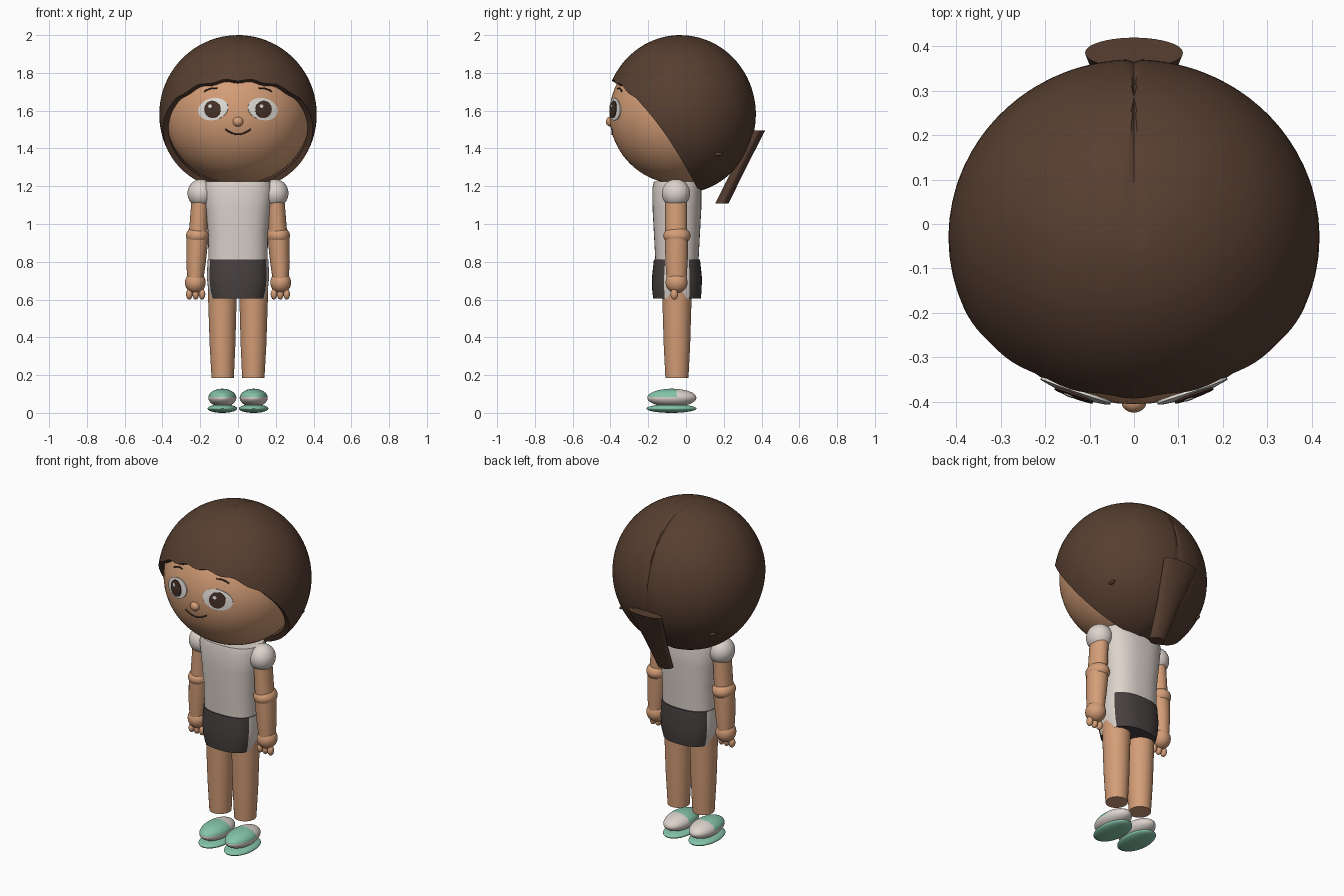
import bpy, bmesh, math
from mathutils import Vector

cube = bpy.data.objects.get("Cube")
if cube:
    bpy.data.objects.remove(cube)


def material(name, r, g, b):
    m = bpy.data.materials.new(name)
    m.use_nodes = True
    m.diffuse_color = (r, g, b, 1)
    bsdf = next(n for n in m.node_tree.nodes if n.type == 'BSDF_PRINCIPLED')
    bsdf.inputs["Base Color"].default_value = (r, g, b, 1)
    bsdf.inputs["Roughness"].default_value = 0.7
    return m


SKIN = material("warm skin", 0.66, 0.34, 0.185)
HAIR = material("brown hair", 0.095, 0.049, 0.03)
SHIRT = material("off white", 0.72, 0.65, 0.6)
SHORTS = material("charcoal", 0.062, 0.052, 0.05)
GREEN = material("mint green", 0.23, 0.55, 0.4)
WHITE = material("eye white", 0.75, 0.72, 0.68)
IRIS = material("dark iris", 0.06, 0.03, 0.02)

HEAD_C, HEAD_R = Vector((0, -0.03, 1.58)), Vector((0.385, 0.375, 0.37))
HAIR_R = Vector((0.417, 0.4, 0.42))
BODY_Y = -0.048


def finish(name, bm, *mats, angle=40, solid=0):
    mesh = bpy.data.meshes.new(name)
    bm.to_mesh(mesh)
    bm.free()
    obj = bpy.data.objects.new(name, mesh)
    bpy.context.collection.objects.link(obj)
    for m in mats:
        mesh.materials.append(m)
    bpy.ops.object.select_all(action='DESELECT')
    obj.select_set(True)
    bpy.context.view_layer.objects.active = obj
    if solid:
        mod = obj.modifiers.new("Thickness", 'SOLIDIFY')
        mod.thickness, mod.offset = solid, -1
        bpy.ops.object.modifier_apply(modifier=mod.name)
    bpy.ops.object.shade_smooth_by_angle(angle=math.radians(angle))
    return obj


def ellipsoid(name, centre, radii, *mats, seg=40, rings=24):
    bm = bmesh.new()
    bmesh.ops.create_uvsphere(bm, u_segments=seg, v_segments=rings, radius=1)
    for v in bm.verts:
        v.co = Vector(centre) + v.co * Vector(radii)
    return finish(name, bm, *mats)


def loft(name, sections, *mats, n=40, power=2.0):
    """Stack of rounded sections: (x, y, z, radius x, radius y)."""
    bm = bmesh.new()
    loops = []
    for x, y, z, rx, ry in sections:
        loop = []
        for i in range(n):
            c, s = math.cos(math.tau * i / n), math.sin(math.tau * i / n)
            px = math.copysign(abs(c) ** (2 / power), c)
            py = math.copysign(abs(s) ** (2 / power), s)
            loop.append(bm.verts.new((x + rx * px, y + ry * py, z)))
        loops.append(loop)
    for a, b in zip(loops, loops[1:]):
        for i in range(n):
            j = (i + 1) % n
            bm.faces.new((a[i], a[j], b[j], b[i]))
    bm.faces.new(loops[0])
    bm.faces.new(loops[-1])
    bmesh.ops.recalc_face_normals(bm, faces=bm.faces)
    return finish(name, bm, *mats)


def on_face(x, z, lift):
    """Point on the front of the head, raised by lift."""
    k = 1 - (x / HEAD_R.x) ** 2 - ((z - HEAD_C.z) / HEAD_R.z) ** 2
    return Vector((x, HEAD_C.y - HEAD_R.y * math.sqrt(k) - lift, z))


def decal(name, x, z, rx, rz, tilt, lift, mat):
    """Thin oval plate that follows the face."""
    bm = bmesh.new()
    n, loops = 32, []
    mid = bm.verts.new(on_face(x, z, lift))
    for k in (0.33, 0.66, 1):
        loop = []
        for i in range(n):
            a, b = k * rx * math.cos(math.tau * i / n), k * rz * math.sin(math.tau * i / n)
            loop.append(bm.verts.new(on_face(x + a * math.cos(tilt) - b * math.sin(tilt),
                                             z + a * math.sin(tilt) + b * math.cos(tilt), lift)))
        loops.append(loop)
    for i in range(n):
        j = (i + 1) % n
        bm.faces.new((mid, loops[0][i], loops[0][j]))
        for a, b in zip(loops, loops[1:]):
            bm.faces.new((a[i], b[i], b[j], a[j]))
    return finish(name, bm, mat, solid=0.007)


def line(name, points, mat, radius=0.004):
    """Fine stroke drawn over the face."""
    cu = bpy.data.curves.new(name, 'CURVE')
    cu.dimensions, cu.bevel_depth, cu.bevel_resolution = '3D', radius, 2
    cu.use_fill_caps = True
    sp = cu.splines.new('POLY')
    sp.points.add(len(points) - 1)
    for p, (x, z) in zip(sp.points, points):
        p.co = (*on_face(x, z, 0.001), 1)
    cu.materials.append(mat)
    bpy.context.collection.objects.link(bpy.data.objects.new(name, cu))


# Hair cap: shell grown from the back of the head out to a scalloped hairline
def above_hairline(p):
    edge = 1.77 - 1.277 * (p.y + 0.4) + 0.08 * max(0, 1 - ((p.y + 0.165) / 0.235) ** 2)
    if p.y < -0.25:
        edge -= 0.008 * math.cos(p.x * 45)
    return p.z > edge


def hair_point(theta, phi):
    pole, up = Vector((0, 0.787, 0.617)), Vector((0, -0.617, 0.787))
    d = pole * math.cos(theta) + math.sin(theta) * (
        Vector((math.cos(phi), 0, 0)) + up * math.sin(phi))
    return HEAD_C + d * HAIR_R


bm = bmesh.new()
n, rings = 96, 32
pole = bm.verts.new(hair_point(0, 0))
columns = []
for i in range(n):
    phi = math.tau * i / n
    lo, hi = 0.3, 3.0
    for _ in range(30):
        t = (lo + hi) / 2
        lo, hi = (t, hi) if above_hairline(hair_point(t, phi)) else (lo, t)
    column = []
    for k in range(1, rings + 1):
        p = hair_point(lo * k / rings, phi)
        if abs(p.x) < 0.002 and p.y > -0.04:  # back parting groove
            p = HEAD_C + (p - HEAD_C) * 0.985
        column.append(bm.verts.new(p))
    columns.append(column)
for i in range(n):
    a, b = columns[i], columns[(i + 1) % n]
    bm.faces.new((pole, a[0], b[0]))
    for k in range(rings - 1):
        bm.faces.new((a[k], a[k + 1], b[k + 1], b[k]))
bm.normal_update()
bm.faces.ensure_lookup_table()
if bm.faces[0].normal.y < 0:
    bmesh.ops.reverse_faces(bm, faces=bm.faces)
finish("hair_cap", bm, HAIR, solid=0.03)

# Ponytail
loft("ponytail", [(0, 0.19, 1.108, 0.045, 0.035), (0, 0.285, 1.3, 0.07, 0.034),
                  (0, 0.385, 1.495, 0.11, 0.034)], HAIR)

# Head and face
ellipsoid("head", HEAD_C, HEAD_R, SKIN, seg=64, rings=40)
ellipsoid("nose", (0, -0.4, 1.542), (0.028, 0.024, 0.026), SKIN, seg=24, rings=16)
line("smile", [(0.068 * t / 8, 1.475 + 0.028 * (t / 8) ** 2) for t in range(-8, 9)], IRIS)
for s, side in ((1, "left"), (-1, "right")):
    decal(side + "_eye_white", s * 0.132, 1.608, 0.08, 0.058, -s * 0.25, 0.006, WHITE)
    decal(side + "_iris", s * 0.136, 1.607, 0.043, 0.046, 0, 0.011, IRIS)
    decal(side + "_eye_glint", s * 0.136 - 0.012, 1.624, 0.01, 0.01, 0, 0.014, WHITE)
    line(side + "_eyebrow", [(s * (0.11 + 0.07 * t / 6), 1.718 + 0.008 * math.sin(t / 2) - 0.003 * t)
                             for t in range(7)], IRIS)
    ellipsoid(side + "_hair_crease", (s * 0.296, 0.165, 1.37), (0.012, 0.03, 0.01), HAIR,
              seg=16, rings=10)

# Shirt and shorts
loft("shirt", [(0, BODY_Y, z, rx, ry) for z, rx, ry in (
    (0.8, 0.157, 0.114), (0.95, 0.158, 0.122), (1.08, 0.172, 0.129),
    (1.19, 0.185, 0.13), (1.225, 0.175, 0.122))], SHIRT, n=56, power=2.5)
shorts = loft("shorts", [(0, BODY_Y, z, rx, ry) for z, rx, ry in (
    (0.605, 0.146, 0.126), (0.65, 0.158, 0.131), (0.72, 0.165, 0.132),
    (0.812, 0.161, 0.122))], SHORTS, SHIRT, n=56, power=2.5)
for f in shorts.data.polygons:  # pale side panels
    if abs(f.center.x) > 0.1 and abs(f.center.y - BODY_Y) < 0.068:
        f.material_index = 1

# Limbs and shoes
for s, side in ((1, "left"), (-1, "right")):
    ellipsoid(side + "_sleeve", (s * 0.197, -0.053, 1.162), (0.07, 0.075, 0.075), SHIRT)
    loft(side + "_upper_arm", [(s * 0.212, -0.052, 0.93, 0.05, 0.058),
                               (s * 0.2, -0.052, 1.14, 0.045, 0.058)], SKIN)
    ellipsoid(side + "_elbow", (s * 0.214, BODY_Y, 0.938), (0.061, 0.072, 0.05), SKIN)
    loft(side + "_forearm", [(s * 0.226, -0.05, 0.7, 0.042, 0.052),
                             (s * 0.222, -0.05, 0.8, 0.052, 0.059),
                             (s * 0.214, -0.05, 0.93, 0.058, 0.062)], SKIN)
    ellipsoid(side + "_hand", (s * 0.226, -0.05, 0.69), (0.055, 0.058, 0.057), SKIN)
    for i in range(3):
        ellipsoid(f"{side}_finger_{i + 1}", (s * (0.19 + 0.034 * i), -0.062, 0.628),
                  (0.017, 0.02, 0.028), SKIN, seg=16, rings=12)
    loft(side + "_leg", [(s * 0.081, BODY_Y, 0.185, 0.059, 0.061),
                         (s * 0.082, BODY_Y, 0.36, 0.068, 0.07),
                         (s * 0.083, BODY_Y, 0.66, 0.077, 0.079)], SKIN)
    shoe = ellipsoid(side + "_shoe", (s * 0.083, -0.075, 0.08), (0.074, 0.13, 0.048),
                     SHIRT, GREEN, seg=56, rings=32)
    for f in shoe.data.polygons:  # coloured toe cap
        if f.center.z > 0.087 and f.center.y < -0.05:
            f.material_index = 1
    ellipsoid(side + "_sole", (s * 0.083, -0.077, 0.023), (0.078, 0.132, 0.023), GREEN)
